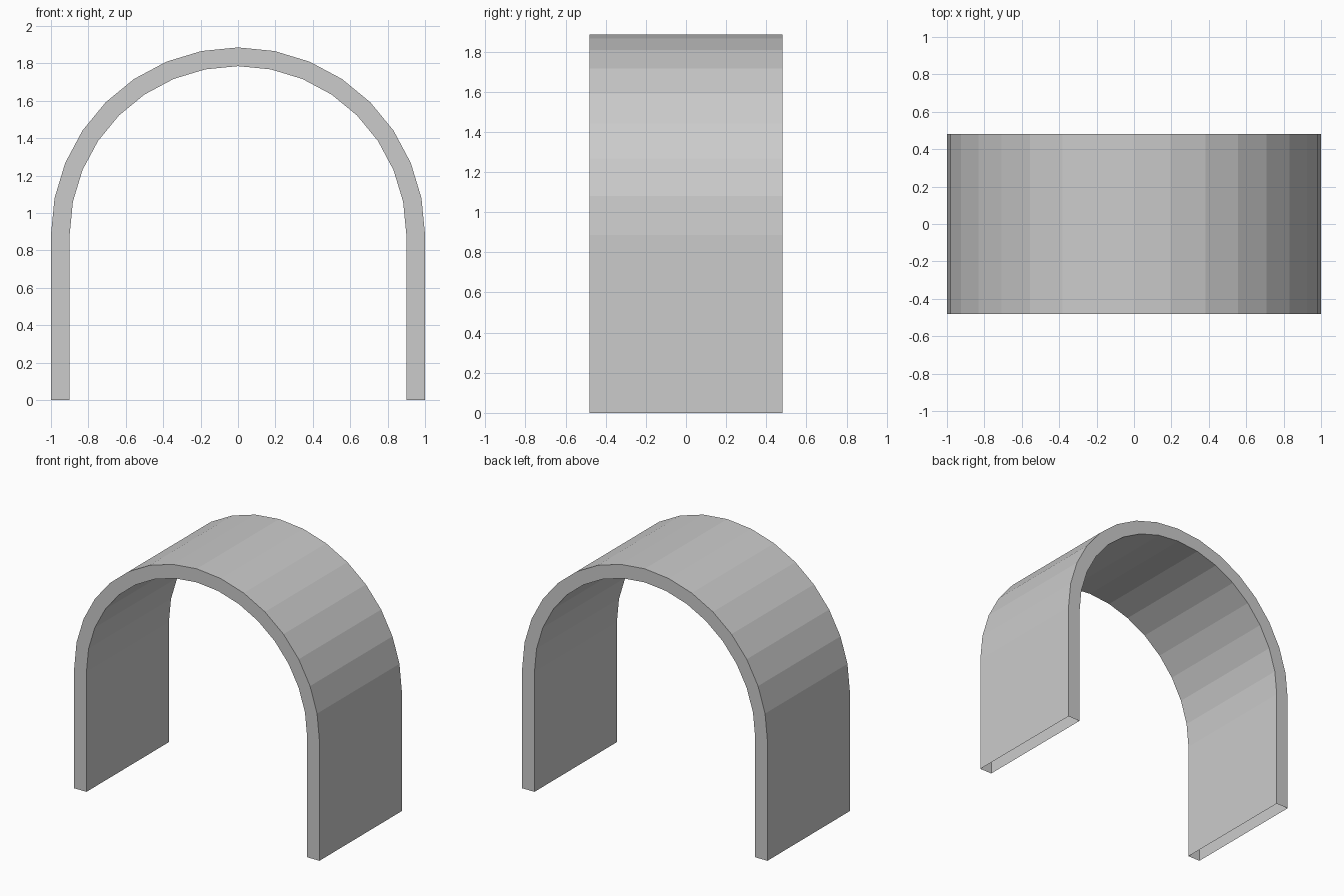
import bpy, bmesh, math

if "Cube" in bpy.data.objects:
    bpy.data.objects.remove(bpy.data.objects["Cube"])

SEGMENTS = 16        # facets around the half circle
SPRING = 0.885       # height where the curve starts
OUTER, INNER = 1.0, 0.9
HALF_DEPTH = 0.48


def arch_path(radius):
    """Right foot, over the half circle, down to the left foot."""
    curve = [(radius * math.cos(math.pi * i / SEGMENTS),
              SPRING + radius * math.sin(math.pi * i / SEGMENTS))
             for i in range(SEGMENTS + 1)]
    return [(radius, 0.0)] + curve + [(-radius, 0.0)]


bm = bmesh.new()

# Four rails: outer front, outer back, inner back, inner front
rails = []
for radius, y in ((OUTER, -HALF_DEPTH), (OUTER, HALF_DEPTH),
                  (INNER, HALF_DEPTH), (INNER, -HALF_DEPTH)):
    rails.append([bm.verts.new((x, y, z)) for x, z in arch_path(radius)])

# Skin the rails into a hollow shell; the feet stay open underneath
for k in range(4):
    a, b = rails[k], rails[(k + 1) % 4]
    for i in range(len(a) - 1):
        bm.faces.new((a[i], b[i], b[i + 1], a[i + 1]))

bm.normal_update()
# Make sure the outer skin faces outward
top = max(bm.faces, key=lambda f: f.calc_center_median().z)
if top.normal.z < 0:
    bmesh.ops.reverse_faces(bm, faces=bm.faces[:])

mesh = bpy.data.meshes.new("arch")
bm.to_mesh(mesh)
bm.free()
arch = bpy.data.objects.new("arch", mesh)
bpy.context.collection.objects.link(arch)
